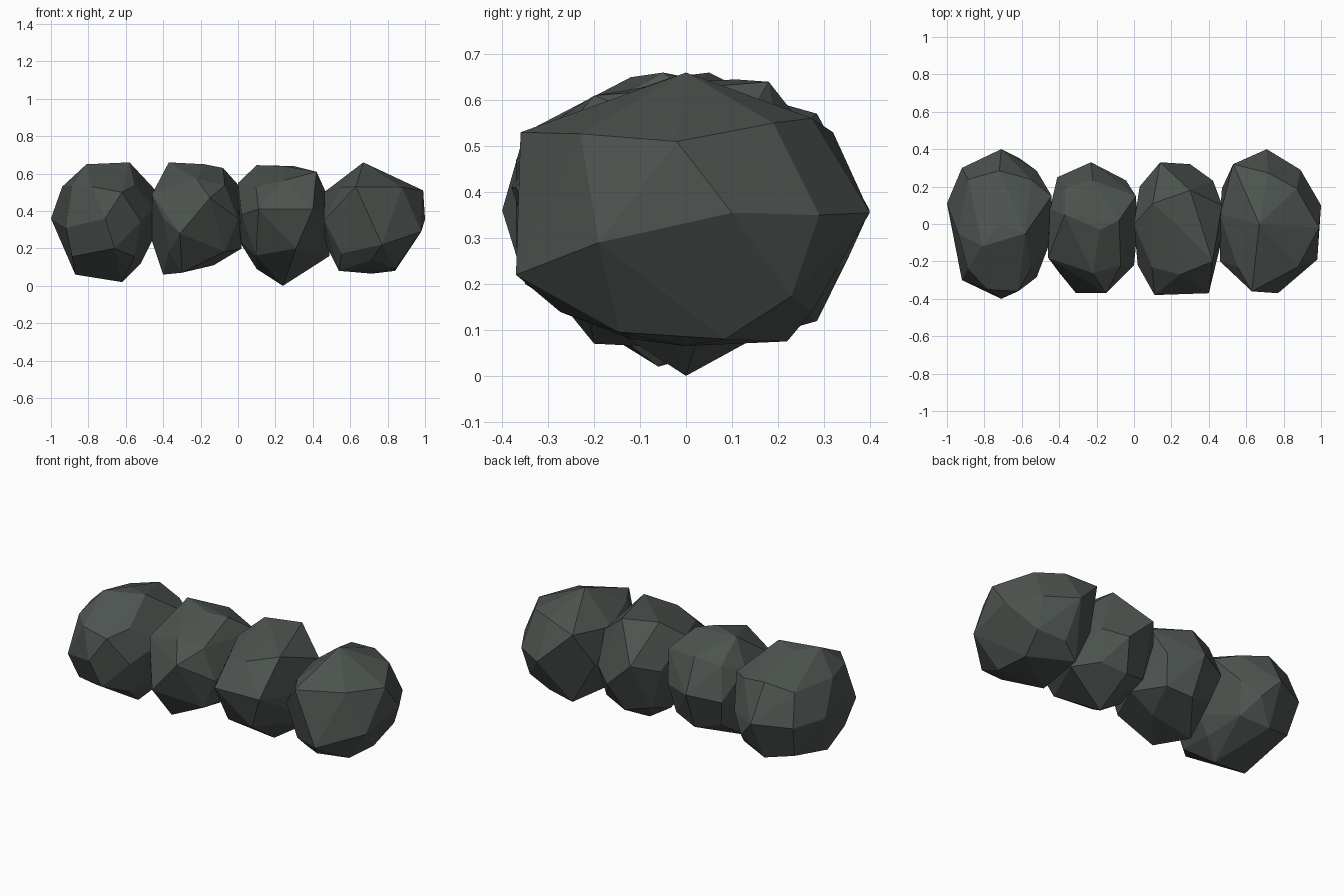
import bpy, bmesh, math
from mathutils import Vector

stone = bpy.data.materials.new("dark grey stone")
stone.diffuse_color = (0.075, 0.088, 0.08, 1)

# Axis, edge and corner directions, used to round out each boulder
DIRS = [Vector((a, b, c)) for a in (-1, 0, 1) for b in (-1, 0, 1)
        for c in (-1, 0, 1) if (a, b, c) != (0, 0, 0)]
POWER = 2.3      # slightly boxier than an ellipsoid


def boulder(name, centre, radii, corners):
    """Faceted stone: hull of key corners over a rounded core."""
    c = Vector(centre)
    keys = [Vector(p) for p in corners]
    pts = keys[:]
    for d in DIRS:
        n = sum(abs(t) ** POWER for t in d) ** (1 / POWER)
        p = c + Vector([d[i] * radii[i] / n for i in range(3)])
        if all((p - q).length > 0.13 for q in keys):
            pts.append(p)
    bm = bmesh.new()
    for p in pts:
        bm.verts.new(p)
    bmesh.ops.convex_hull(bm, input=bm.verts[:])
    inside = [v for v in bm.verts if not v.link_faces]
    bmesh.ops.delete(bm, geom=inside, context='VERTS')
    bmesh.ops.dissolve_limit(bm, angle_limit=math.radians(7),
                             verts=bm.verts[:], edges=bm.edges[:])
    bmesh.ops.recalc_face_normals(bm, faces=bm.faces[:])
    me = bpy.data.meshes.new(name)
    bm.to_mesh(me)
    bm.free()
    me.materials.append(stone)
    ob = bpy.data.objects.new(name, me)
    bpy.context.collection.objects.link(ob)


# Row of four boulders, left to right
boulder("left_boulder", (-.72, 0, .345), (.27, .385, .305), [
    (-1, .11, .36), (-.94, -.05, .53), (-.81, -.12, .65), (-.58, -.05, .66),
    (-.44, .15, .51), (-.46, 0, .24), (-.62, -.06, .02), (-.87, -.1, .06),
    (-.92, -.30, .31), (-.71, -.40, .36), (-.71, .40, .36), (-.62, -.36, .5),
    (-.78, -.35, .53), (-.66, -.35, .20), (-.92, .30, .35), (-.61, .35, .25),
    (-.45, -.10, .42)])
boulder("middle_left_boulder", (-.22, -.015, .36), (.24, .335, .285), [
    (-.37, .05, .66), (-.18, -.03, .65), (-.08, .02, .63), (.01, .15, .53),
    (-.46, -.18, .49), (-.31, -.37, .28), (-.15, -.37, .47), (.02, 0, .20),
    (-.40, 0, .06), (-.13, 0, .11), (-.41, .25, .35), (-.23, .33, .38),
    (-.46, 0, .24), (-.45, .08, .50), (0, -.22, .36), (-.30, -.2, .07)])
boulder("middle_right_boulder", (.245, -.02, .345), (.24, .34, .295), [
    (.10, .11, .645), (.30, .18, .64), (.42, -.2, .61), (.11, -.38, .41),
    (.40, -.37, .41), (.24, 0, 0), (.14, .33, .45), (.30, .32, .30),
    (.49, .05, .16), (.10, 0, .09), (0, 0, .55), (.31, -.31, .20),
    (0, 0, .25), (.02, -.22, .38), (.03, .20, .40), (.47, .10, .50)])
boulder("right_boulder", (.715, 0, .35), (.26, .37, .285), [
    (.67, 0, .66), (.99, -.02, .51), (.98, -.19, .29), (.63, -.36, .53),
    (.77, -.37, .22), (1, .10, .355), (.89, .29, .35), (.71, .40, .355),
    (.84, .085, .08), (.53, .32, .53), (.84, -.145, .095), (.46, -.20, .35),
    (.87, .19, .55), (.60, .22, .075), (.46, .05, .50), (.47, .19, .32),
    (.47, 0, .22), (.54, -.12, .08)])
